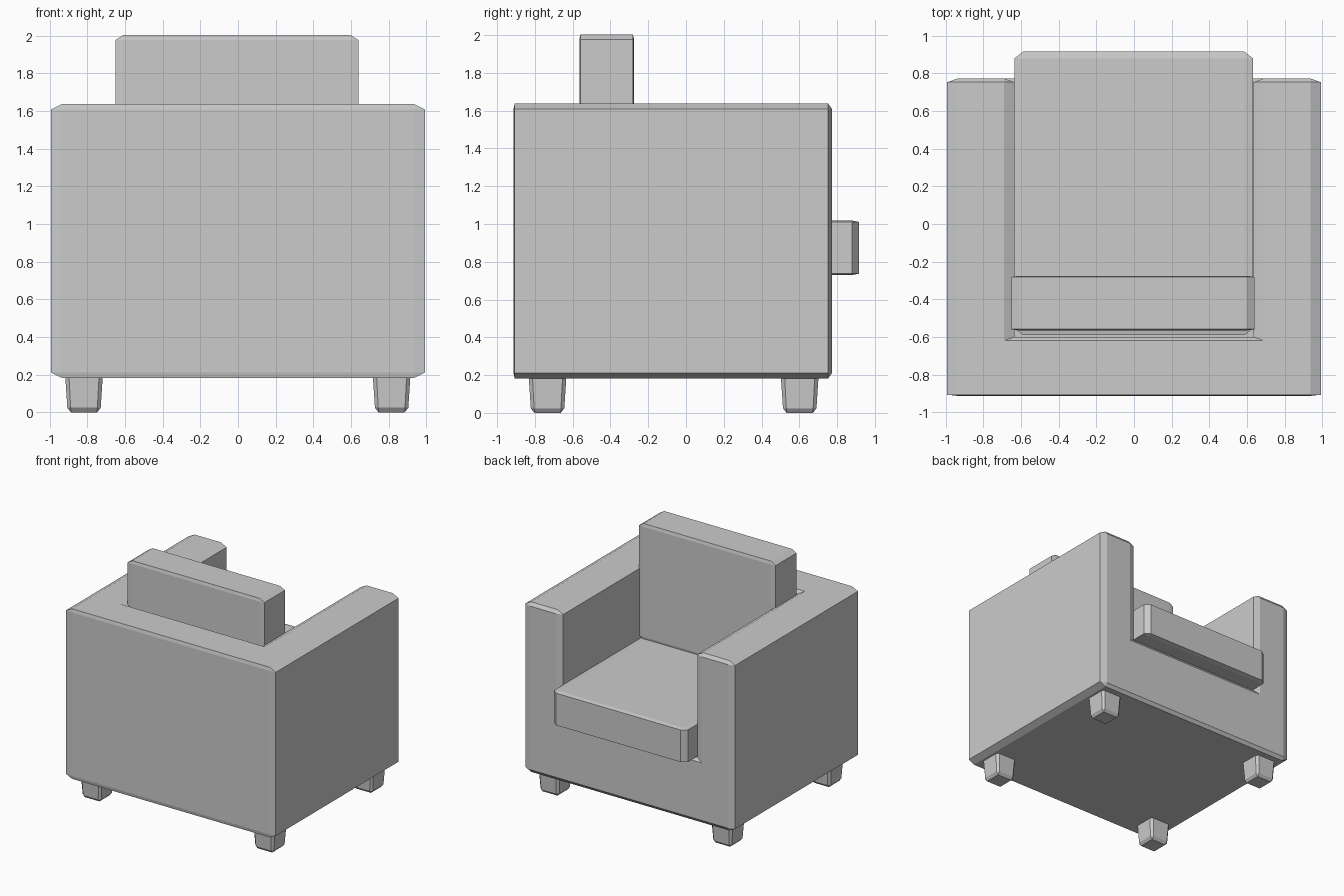
import bpy, bmesh
from mathutils import Vector

if "Cube" in bpy.data.objects:
    bpy.data.objects.remove(bpy.data.objects["Cube"])


def finish(name, bm, chamfer, tweak=None):
    """Chamfer convex edges with a separate width per axis, then make the object."""
    bmesh.ops.remove_doubles(bm, verts=bm.verts[:], dist=1e-5)
    bmesh.ops.recalc_face_normals(bm, faces=bm.faces[:])
    bmesh.ops.dissolve_limit(bm, angle_limit=0.01, verts=bm.verts[:], edges=bm.edges[:])
    c = Vector(chamfer)
    bmesh.ops.scale(bm, vec=(1 / c.x, 1 / c.y, 1 / c.z), verts=bm.verts[:])
    bm.normal_update()
    edges = [e for e in bm.edges if e.is_convex and e.calc_face_angle(0) > 0.3]
    bmesh.ops.bevel(bm, geom=edges, offset=1, offset_type='OFFSET',
                    segments=1, profile=0.5, affect='EDGES')
    bmesh.ops.scale(bm, vec=c, verts=bm.verts[:])
    if tweak:
        for v in bm.verts:
            tweak(v.co)
    bmesh.ops.recalc_face_normals(bm, faces=bm.faces[:])
    me = bpy.data.meshes.new(name)
    bm.to_mesh(me)
    bm.free()
    ob = bpy.data.objects.new(name, me)
    bpy.context.collection.objects.link(ob)
    return ob


def blocks(name, xs, ys, zs, chamfer, empty=(), tweak=None):
    """Solid made of grid cells; cells listed in empty are left out."""
    cuts = (xs, ys, zs)
    cells = {(i, j, k) for i in range(len(xs) - 1) for j in range(len(ys) - 1)
             for k in range(len(zs) - 1)} - set(empty)
    bm = bmesh.new()
    for cell in cells:
        for axis in range(3):
            for side in (0, 1):
                near = list(cell)
                near[axis] += 2 * side - 1
                if tuple(near) in cells:
                    continue
                quad = []
                for a, b in ((0, 0), (1, 0), (1, 1), (0, 1)):
                    idx = list(cell)
                    idx[axis] += side
                    idx[(axis + 1) % 3] += a
                    idx[(axis + 2) % 3] += b
                    quad.append(bm.verts.new([cuts[n][idx[n]] for n in range(3)]))
                bm.faces.new(quad)
    return finish(name, bm, chamfer, tweak)


# Body: back, arms and seat base in one piece, with a tighter chamfer at the rear
def tighten_rear(co):
    if co.y < -0.85:
        co.y = -0.913 + (co.y + 0.913) * 0.3


blocks("armchair_body", (-0.992, -0.635, 0.635, 0.992), (-0.913, -0.6, 0.773),
       (0.183, 0.73, 1.637), (0.055, 0.02, 0.028), empty=[(1, 1, 1)], tweak=tighten_rear)

# Cushions
blocks("seat_cushion", (-0.635, 0.632), (-0.59, 0.915), (0.73, 1.018), (0.045, 0.035, 0.007))
blocks("back_cushion", (-0.652, 0.64), (-0.565, -0.275), (1.01, 2.003), (0.042, 0.006, 0.026))


# Tapered legs
def taper(co, x, y):
    s = 0.87 + 0.13 * min(co.z / 0.19, 1)
    co.x = x + (co.x - x) * s
    co.y = y + (co.y - y) * s


for xn, x in (("left", -0.818), ("right", 0.816)):
    for yn, y in (("back", -0.733), ("front", 0.602)):
        blocks(f"{yn}_{xn}_leg", (x - 0.1, x + 0.1), (y - 0.1, y + 0.1), (0, 0.22),
               (0.02, 0.02, 0.024), tweak=lambda co: taper(co, x, y))
